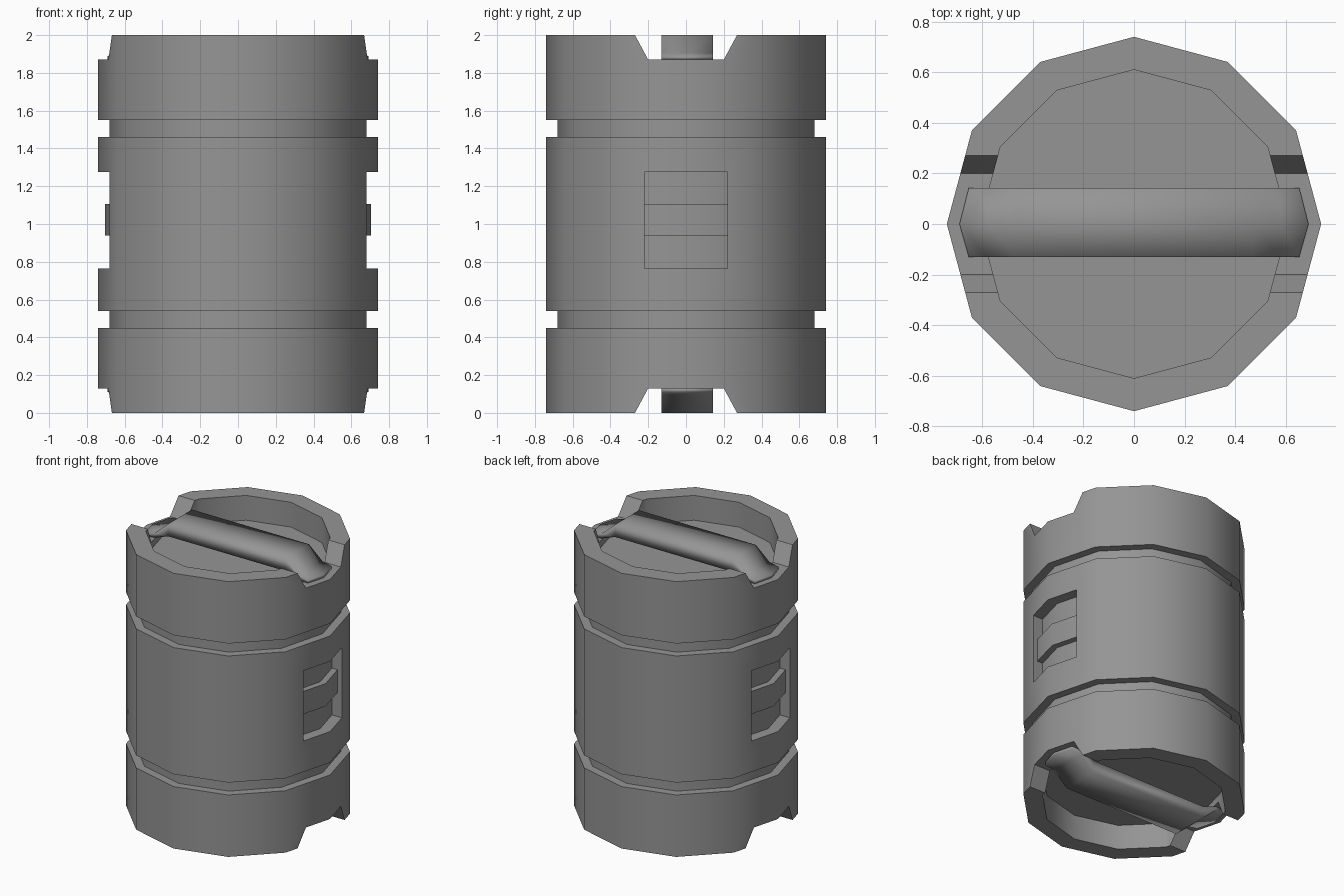
import bpy, bmesh
from math import cos, sin, tan, tau, radians

cube = bpy.data.objects.get("Cube")
if cube:
    bpy.data.objects.remove(cube, do_unlink=True)

SIDES = 12
SLOPE = tan(radians(15))  # how far a barrel facet falls back per unit of y

grey = bpy.data.materials.new("grey metal")
grey.use_nodes = True
grey.diffuse_color = (0.3, 0.3, 0.3, 1)
grey.node_tree.nodes["Principled BSDF"].inputs["Base Color"].default_value = (0.3, 0.3, 0.3, 1)


def make(name, bm):
    bmesh.ops.recalc_face_normals(bm, faces=bm.faces[:])
    mesh = bpy.data.meshes.new(name)
    bm.to_mesh(mesh)
    bm.free()
    mesh.materials.append(grey)
    obj = bpy.data.objects.new(name, mesh)
    bpy.context.collection.objects.link(obj)
    return obj


def loft(name, rings):
    """Closed solid through rings that have equal point counts."""
    bm = bmesh.new()
    loops = [[bm.verts.new(p) for p in ring] for ring in rings]
    for a, b in zip(loops, loops[1:]):
        for i in range(len(a)):
            j = (i + 1) % len(a)
            bm.faces.new((a[i], a[j], b[j], b[i]))
    bm.faces.new(loops[0])
    bm.faces.new(loops[-1])
    return make(name, bm)


def smooth(obj, angle):
    bpy.ops.object.select_all(action='DESELECT')
    obj.select_set(True)
    bpy.context.view_layer.objects.active = obj
    bpy.ops.object.shade_smooth_by_angle(angle=radians(angle))


def cut(obj, cutter):
    mod = obj.modifiers.new("cut", 'BOOLEAN')
    mod.operation, mod.solver, mod.object = 'DIFFERENCE', 'EXACT', cutter
    bpy.context.view_layer.objects.active = obj
    bpy.ops.object.modifier_apply(modifier=mod.name)
    bpy.data.objects.remove(cutter, do_unlink=True)


def bent_prism(name, side, front, back, z0, z1, half=0.22):
    """Block whose inner or outer face folds along the barrel's side corner."""
    outline = [(back, -half), (front - SLOPE * half, -half), (front, 0),
               (front - SLOPE * half, half), (back, half)]
    return loft(name, [[(side * x, y, z) for x, y in outline] for z in (z0, z1)])


# Barrel: half profile of radius and height, mirrored about mid height
upper = [(0.74, 1.46), (0.68, 1.46), (0.68, 1.55), (0.74, 1.55),
         (0.74, 2.0), (0.61, 2.0), (0.61, 1.82)]
profile = [(r, 2 - z) for r, z in reversed(upper)] + upper
barrel = loft("barrel", [[(r * cos(tau * i / SIDES), r * sin(tau * i / SIDES), z)
                          for i in range(SIDES)] for r, z in profile])

# Flared notches through both rims
for flip in (False, True):
    section = [(-0.2, 1.87), (0.2, 1.87), (0.324, 2.1), (-0.324, 2.1)]
    cut(barrel, loft("notch_cutter", [[(x, y, 2 - z if flip else z) for y, z in section]
                                      for x in (-1, 1)]))

# Side recesses, each with a grip bar across
for side, label in ((1, "left"), (-1, "right")):
    cut(barrel, bent_prism("recess_cutter", side, 0.66, 0.9, 0.765, 1.275))
    bar = bent_prism(label + "_grip_bar", side, 0.705, 0.55, 0.94, 1.105)
    smooth(bar, 35)
smooth(barrel, 35)

# Carry handles: flat strap with ends dropping into the notches
stations = [(0.69, 1.87, 1.89), (0.58, 1.87, 1.905), (0.47, 1.91, 2.0)]  # x, under, top
path = [(-x, b, t) for x, b, t in stations] + [(x, b, t) for x, b, t in reversed(stations)]
for label, flip in (("top", False), ("bottom", True)):
    rings = []
    for n, (x, under, top) in enumerate(path):
        fall = SLOPE * 0.137 if n in (0, len(path) - 1) else 0
        tip = x - fall if x > 0 else x + fall
        ring = [(tip, -0.13, under), (x, 0, under), (tip, 0.143, under),
                (tip, 0.143, top), (x, 0, top), (tip, -0.13, top)]
        rings.append([(px, py, 2 - pz if flip else pz) for px, py, pz in ring])
    smooth(loft(label + "_handle", rings), 100)
